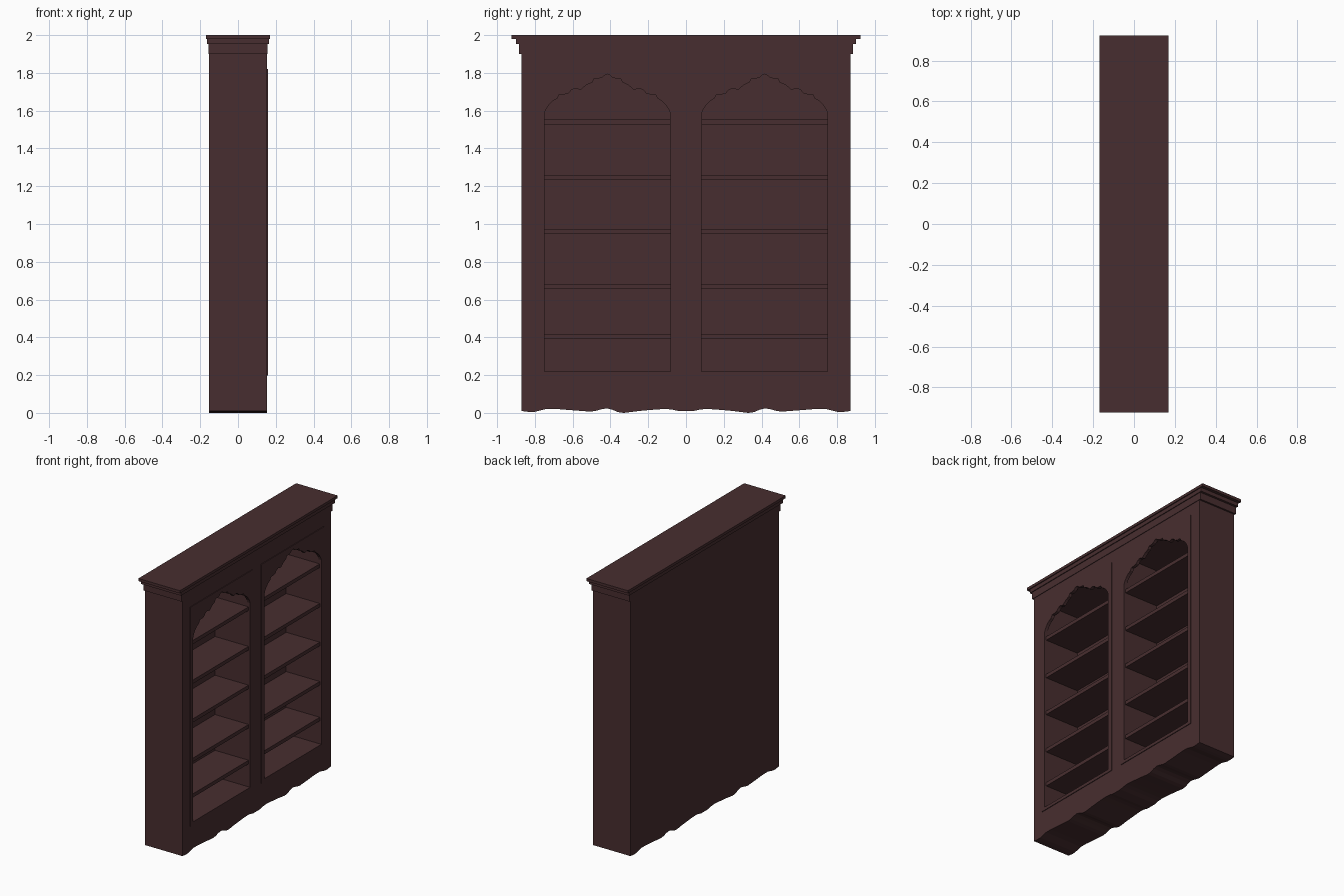
import bpy, bmesh

if "Cube" in bpy.data.objects:
    bpy.data.objects.remove(bpy.data.objects["Cube"])

wood = bpy.data.materials.new("dark_brown_wood")
wood.diffuse_color = (0.064, 0.027, 0.029, 1)
wood.use_nodes = True
wood.node_tree.nodes["Principled BSDF"].inputs["Base Color"].default_value = wood.diffuse_color


def prism(name, pts, x0, x1):
    """Extrude a closed (y, z) outline along x."""
    bm = bmesh.new()
    face = bm.faces.new([bm.verts.new((x0, y, z)) for y, z in pts])
    ext = bmesh.ops.extrude_face_region(bm, geom=[face])
    moved = [v for v in ext["geom"] if isinstance(v, bmesh.types.BMVert)]
    bmesh.ops.translate(bm, verts=moved, vec=(x1 - x0, 0, 0))
    bmesh.ops.recalc_face_normals(bm, faces=bm.faces)
    me = bpy.data.meshes.new(name)
    bm.to_mesh(me)
    bm.free()
    me.materials.append(wood)
    ob = bpy.data.objects.new(name, me)
    bpy.context.collection.objects.link(ob)
    return ob


def box(name, x0, x1, y0, y1, z0, z1):
    return prism(name, [(y0, z0), (y1, z0), (y1, z1), (y0, z1)], x0, x1)


def cut(ob, cutter):
    """Subtract the cutter and delete it."""
    cutter.hide_render = True
    mod = ob.modifiers.new("cut", 'BOOLEAN')
    mod.operation = 'DIFFERENCE'
    mod.solver = 'EXACT'
    mod.object = cutter
    bpy.context.view_layer.objects.active = ob
    bpy.ops.object.modifier_apply(modifier="cut")
    bpy.data.objects.remove(cutter)


# Carcass with scalloped bottom edge (half outline, mirrored)
wave = [(0.0, 0.01), (0.04, 0.01), (0.075, 0.018), (0.11, 0.021), (0.16, 0.018),
        (0.25, 0.01), (0.33, 0.0), (0.36, 0.004), (0.39, 0.017), (0.42, 0.024),
        (0.45, 0.019), (0.48, 0.01), (0.51, 0.007), (0.59, 0.013), (0.69, 0.021),
        (0.74, 0.021), (0.77, 0.013), (0.80, 0.006), (0.83, 0.005), (0.87, 0.01)]
bottom = [(-y, z) for y, z in reversed(wave[1:])] + wave
carcass = prism("carcass", bottom + [(0.87, 1.91), (-0.87, 1.91)], -0.153, 0.153)

# Stepped cornice
for i, (hx, hy, z0, z1) in enumerate([(0.157, 0.883, 1.90, 1.952),
                                      (0.163, 0.90, 1.952, 1.98),
                                      (0.17, 0.923, 1.98, 2.0)]):
    box(f"cornice_step_{i + 1}", -hx, hx, -hy, hy, z0, z1)

# Half of the cusped arch: offset from bay centre, height
arch = [(0.333, 1.585), (0.325, 1.607), (0.31, 1.63), (0.29, 1.65), (0.265, 1.665),
        (0.255, 1.685), (0.23, 1.685), (0.205, 1.692), (0.19, 1.71), (0.17, 1.718),
        (0.14, 1.71), (0.128, 1.722), (0.11, 1.736), (0.08, 1.75), (0.07, 1.77),
        (0.045, 1.77), (0.025, 1.777), (0.01, 1.79), (0.0, 1.793)]
shelf_tops = [0.417, 0.682, 0.973, 1.26, 1.553]

for side, c in (("left", -0.4165), ("right", 0.4165)):
    y0, y1 = c - 0.3335, c + 0.3335
    # Open bay cut into the carcass
    cut(carcass, box("bay_cutter", -0.13, 0.3, y0, y1, 0.22, 1.80))
    # Raised front frame with arched opening
    frame = box(f"{side}_arched_frame", 0.135, 0.158, c - 0.3665, c + 0.3665, 0.197, 1.82)
    opening = [(y0, 0.22), (y1, 0.22)] + [(c + d, z) for d, z in arch]
    opening += [(c - d, z) for d, z in reversed(arch[:-1])]
    cut(frame, prism("arch_cutter", opening, 0.0, 0.3))
    # Shelves
    for i, z in enumerate(shelf_tops):
        box(f"{side}_shelf_{i + 1}", -0.135, 0.145, y0 - 0.005, y1 + 0.005, z - 0.027, z)
